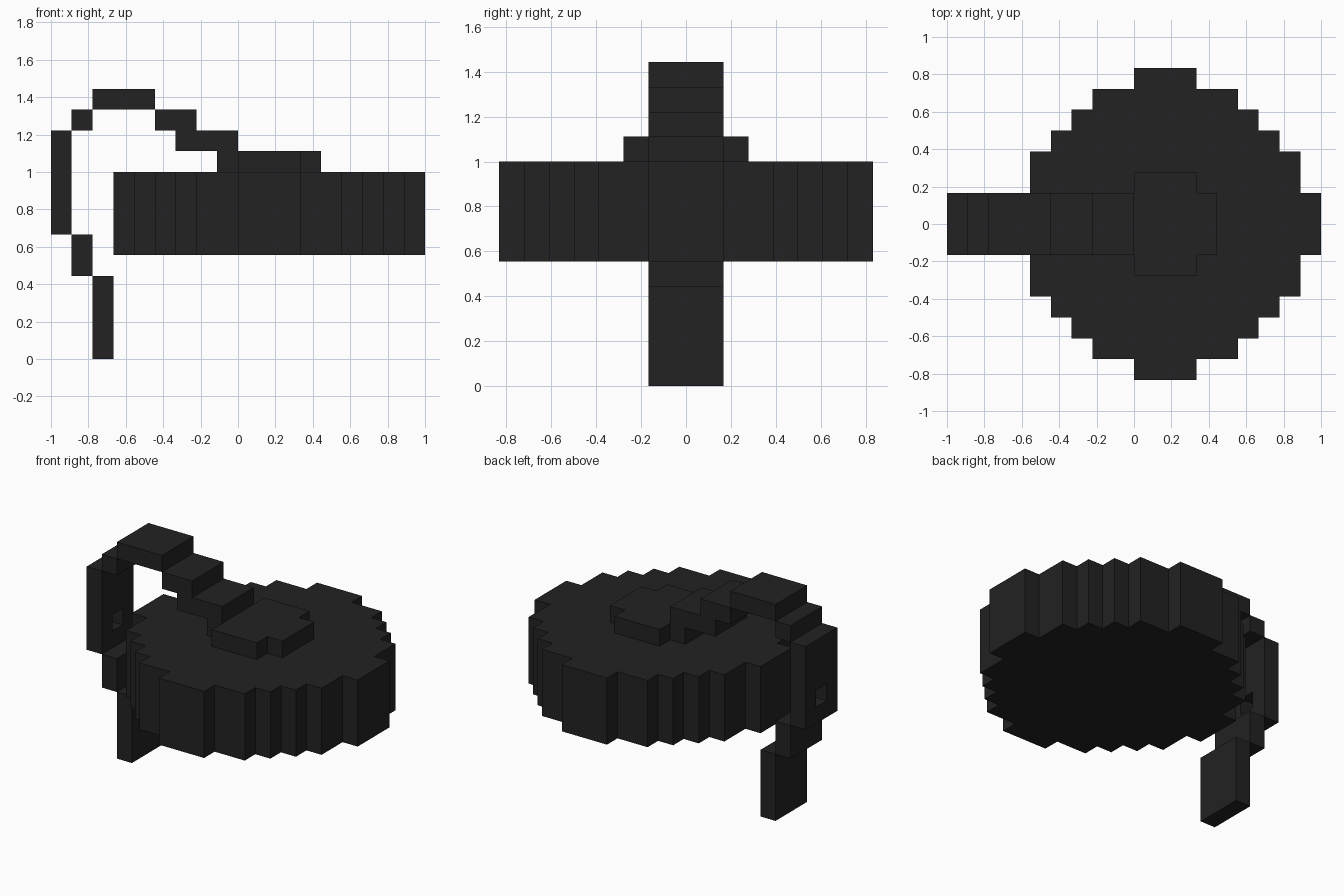
import bpy, bmesh

if "Cube" in bpy.data.objects:
    bpy.data.objects.remove(bpy.data.objects["Cube"])

U = 1 / 9  # one block; all sizes below are in blocks

mat = bpy.data.materials.new("matte black")
mat.diffuse_color = (0.016, 0.016, 0.016, 1)
mat.use_nodes = True
mat.node_tree.nodes["Principled BSDF"].inputs["Base Color"].default_value = mat.diffuse_color


def finish(name, bm):
    bmesh.ops.recalc_face_normals(bm, faces=bm.faces)
    me = bpy.data.meshes.new(name)
    bm.to_mesh(me)
    bm.free()
    me.materials.append(mat)
    ob = bpy.data.objects.new(name, me)
    bpy.context.collection.objects.link(ob)
    return ob


def prism(name, pts, z0, z1):
    """Upright prism from an outline in x, y."""
    bm = bmesh.new()
    face = bm.faces.new([bm.verts.new((x * U, y * U, z0 * U)) for x, y in pts])
    top = bmesh.ops.extrude_face_region(bm, geom=[face])["geom"]
    for v in top:
        if isinstance(v, bmesh.types.BMVert):
            v.co.z = z1 * U
    return finish(name, bm)


def stepped_outline(cx, steps):
    """Mirror (half width, half depth) steps into a full stepped outline."""
    quarter = []
    y = 0
    for w, d in steps:
        if y:
            quarter.append((w, y))
        quarter.append((w, d))
        y = d
    half = quarter + [(-x, y) for x, y in reversed(quarter)]
    full = half + [(x, -y) for x, y in reversed(quarter_left(half))]
    return [(cx + x, y) for x, y in full]


def quarter_left(half):
    return half


def box(name, x0, x1, z0, z1, y0=-1.5, y1=1.5):
    return prism(name, [(x0, y0), (x1, y0), (x1, y1), (x0, y1)], z0, z1)


# round stepped body
prism("body_disc", stepped_outline(1.5, [(7.5, 1.5), (6.5, 3.5), (5.5, 4.5),
                                         (4.5, 5.5), (3.5, 6.5), (1.5, 7.5)]), 5, 9)
# cross-shaped pad on top
prism("top_pad", stepped_outline(1.5, [(2.5, 1.5), (1.5, 2.5)]), 9, 10)

# strap stepping up from the pad, over and down the left side
for i, b in enumerate([(-3, 0, 10, 11), (-4, -2, 11, 12), (-7, -4, 12, 13),
                       (-8, -7, 11, 12), (-8, -7, 4, 6), (-7, -6, 0, 4)]):
    box(f"strap_step_{i + 1}", *b)

# upright strap piece with a small square hole through it
box("strap_upright_upper", -9, -8, 8, 11)
box("strap_upright_lower", -9, -8, 6, 7)
for side, y in (("front", -1.5), ("back", 0.5)):
    box(f"strap_upright_{side}", -9, -8, 7, 8, y, y + 1)
